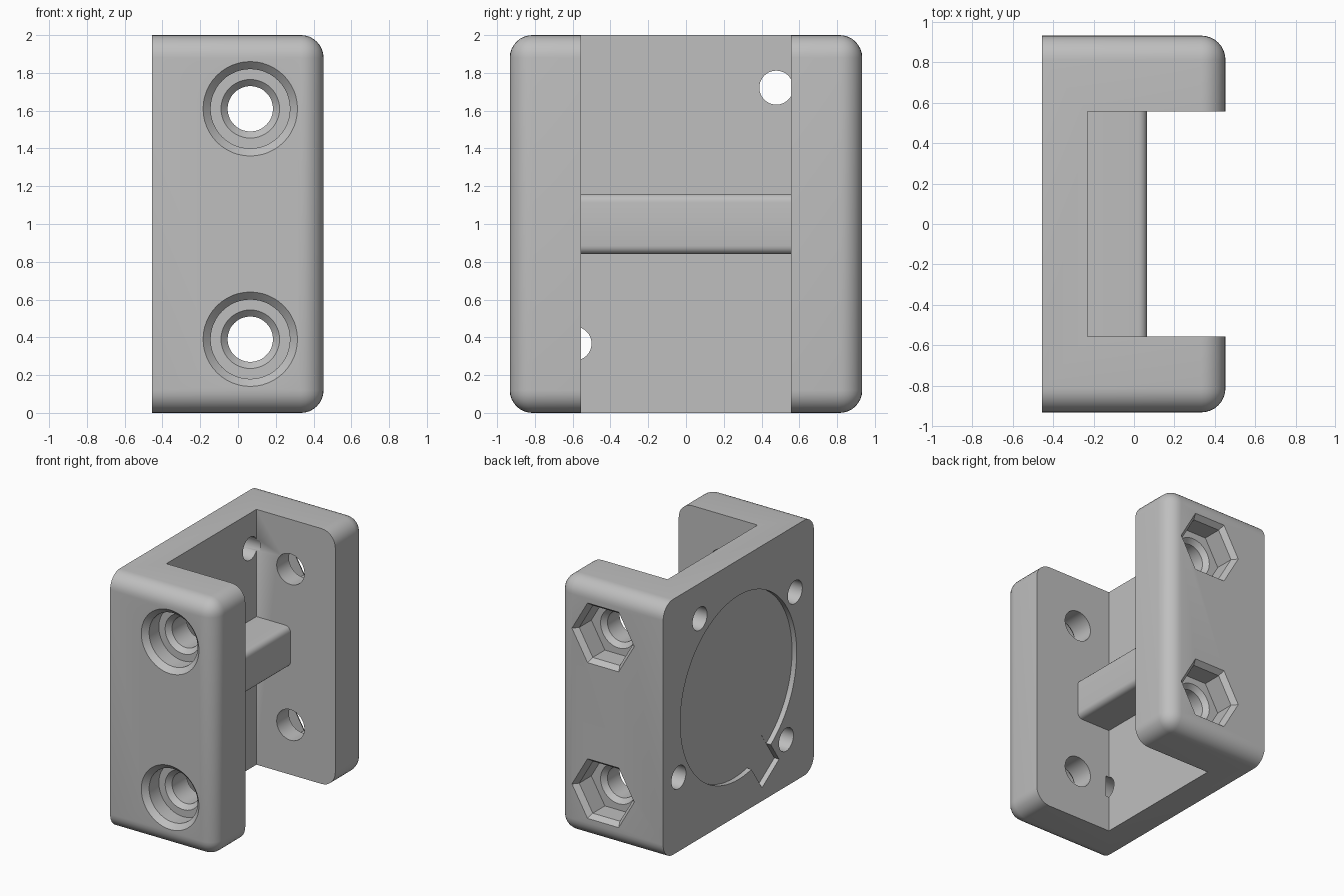
import bpy, bmesh
from math import cos, sin, pi, radians
from mathutils import Vector, Matrix

if "Cube" in bpy.data.objects:
    bpy.data.objects.remove(bpy.data.objects["Cube"])

grey = bpy.data.materials.new("plain grey")
grey.use_nodes = True
grey.diffuse_color = (0.52, 0.52, 0.52, 1)
grey.node_tree.nodes["Principled BSDF"].inputs["Base Color"].default_value = grey.diffuse_color


def finish(name, bm):
    bmesh.ops.recalc_face_normals(bm, faces=bm.faces)
    mesh = bpy.data.meshes.new(name)
    bm.to_mesh(mesh)
    bm.free()
    mesh.materials.append(grey)
    ob = bpy.data.objects.new(name, mesh)
    bpy.context.collection.objects.link(ob)
    return ob


def box(name, lo, hi, turn=0, bevel=0, pick=None, segments=8):
    """Box between two corners, turned about x, with the picked edges rounded."""
    lo, hi = Vector(lo), Vector(hi)
    mid, size = (lo + hi) / 2, hi - lo
    bm = bmesh.new()
    bmesh.ops.create_cube(bm, size=1, matrix=Matrix.Translation(mid)
                          @ Matrix.Rotation(turn, 4, 'X') @ Matrix.Diagonal((*size, 1)))
    if bevel:
        edges = [e for e in bm.edges if pick(e)]
        bmesh.ops.bevel(bm, geom=edges, offset=bevel, segments=segments,
                        profile=0.5, affect='EDGES')
    return finish(name, bm)


def bore(name, start, u, d, sections, sides=48):
    """Stepped cutter along d, from (radius, depth) sections."""
    start, u, d = Vector(start), Vector(u), Vector(d)
    v = d.cross(u)
    bm = bmesh.new()
    rings = []
    for r, depth in sections:
        rings.append([bm.verts.new(start + d * depth
                                   + r * (u * cos(2 * pi * i / sides) + v * sin(2 * pi * i / sides)))
                      for i in range(sides)])
    for a, b in zip(rings, rings[1:]):
        for i in range(sides):
            j = (i + 1) % sides
            bm.faces.new((a[i], a[j], b[j], b[i]))
    bm.faces.new(rings[0])
    bm.faces.new(rings[-1])
    return finish(name, bm)


def cut(target, cutter):
    mod = target.modifiers.new("cut", 'BOOLEAN')
    mod.operation = 'DIFFERENCE'
    mod.solver = 'EXACT'
    mod.object = cutter
    bpy.context.view_layer.objects.active = target
    bpy.ops.object.modifier_apply(modifier=mod.name)
    bpy.data.objects.remove(cutter)


def smooth(ob):
    bpy.ops.object.select_all(action='DESELECT')
    ob.select_set(True)
    bpy.context.view_layer.objects.active = ob
    bpy.ops.object.shade_smooth_by_angle(angle=radians(30))


X, Y = (1, 0, 0), (0, 1, 0)
BACK = -0.455

# Block, rounded everywhere except around the flat mounting face
body = box("bracket_body", (BACK, -0.933, 0), (0.453, 0.933, 2), bevel=0.12,
           pick=lambda e: max(v.co.x for v in e.verts) > 0)

# Open channel between the two arms
cut(body, box("channel", (-0.23, -0.557, -0.2), (0.8, 0.557, 2.2)))

# Bolt holes: round counterbores in front, hexagonal nut pockets behind
for z in (0.39, 1.61):
    cut(body, bore("bolt_bore", (0.065, -0.933, z), X, Y,
                   [(0.25, -0.1), (0.25, 0), (0.21, 0.04), (0.21, 0.16),
                    (0.155, 0.16), (0.12, 0.195), (0.12, 0.45)]))
    cut(body, bore("nut_pocket", (0.065, 0.933, z), X, (0, -1, 0),
                   [(0.27, -0.1), (0.27, 0), (0.235, 0.04), (0.235, 0.19)], 6))
    cut(body, bore("nut_bore", (0.065, 0.933, z), X, (0, -1, 0),
                   [(0.155, 0.1), (0.155, 0.19), (0.12, 0.225), (0.12, 0.45)]))

# Shallow round seat and its side notch in the mounting face
cut(body, bore("seat", (BACK, 0, 1), Y, X, [(0.72, -0.1), (0.72, 0.04)], 96))
cut(body, box("notch", (BACK - 0.1, -0.44, 0.15), (BACK + 0.041, -0.185, 0.45),
              turn=radians(-34)))

# Screw holes around the seat
for y, z in ((0.478, 1.722), (-0.70, 1.48), (0.74, 0.58), (-0.59, 0.367)):
    cut(body, bore("screw_hole", (BACK, y, z), Y, X, [(0.09, -0.1), (0.09, 0.255)], 32))
smooth(body)

# Cross rib between the arms
rib = box("cross_rib", (-0.25, -0.56, 0.84), (0.065, 0.56, 1.16), bevel=0.045, segments=5,
          pick=lambda e: min(v.co.x for v in e.verts) > 0
          and abs(e.verts[0].co.y - e.verts[1].co.y) > 0.5)
smooth(rib)
